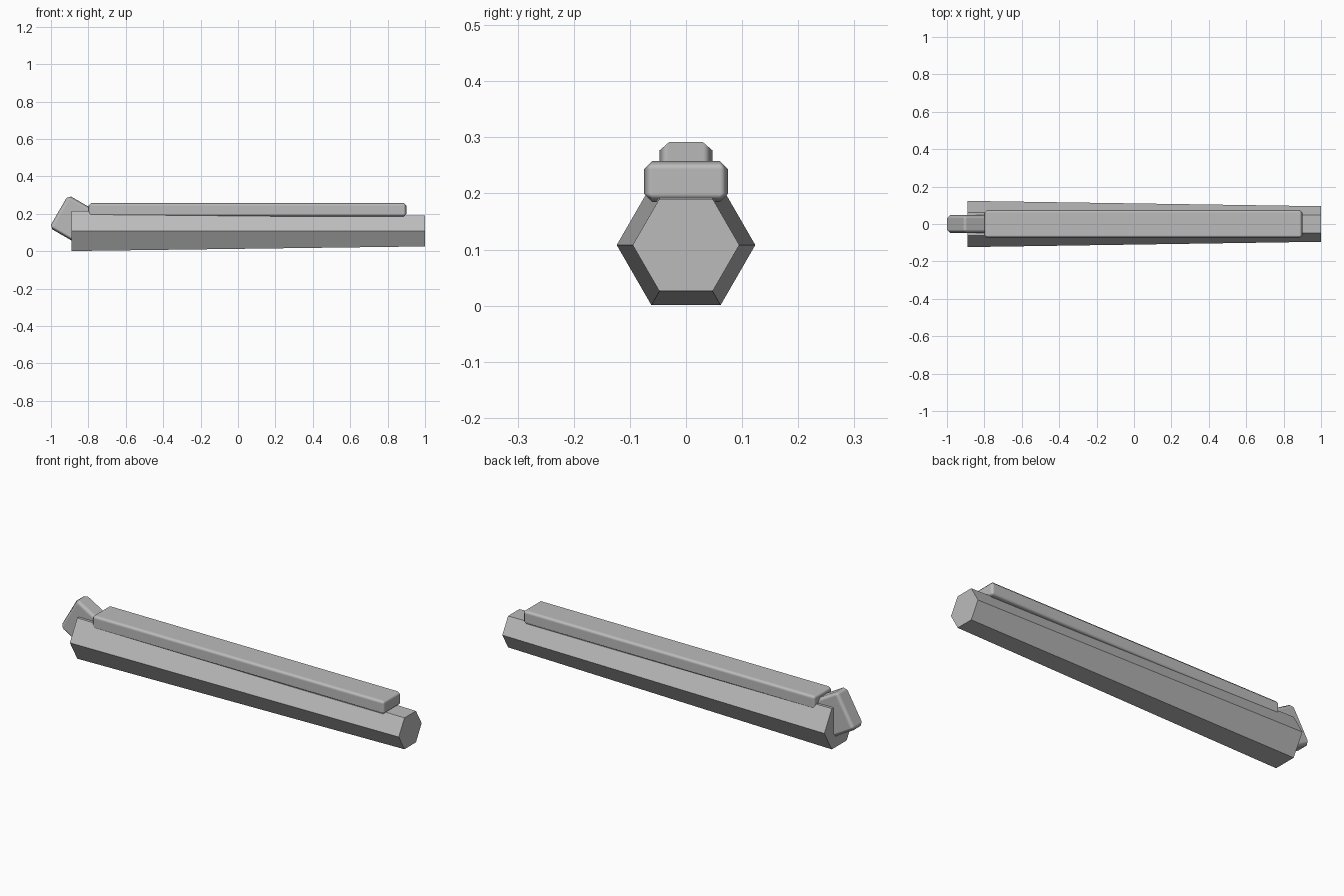
import bpy, bmesh, math
from mathutils import Matrix, Vector

if "Cube" in bpy.data.objects:
    bpy.data.objects.remove(bpy.data.objects["Cube"])

grey = bpy.data.materials.new("plain_grey")
grey.diffuse_color = (0.5, 0.5, 0.5, 1)
grey.use_nodes = True
grey.node_tree.nodes["Principled BSDF"].inputs["Base Color"].default_value = grey.diffuse_color


def make_object(name, bm):
    bmesh.ops.recalc_face_normals(bm, faces=bm.faces)
    mesh = bpy.data.meshes.new(name)
    bm.to_mesh(mesh)
    bm.free()
    mesh.materials.append(grey)
    ob = bpy.data.objects.new(name, mesh)
    bpy.context.collection.objects.link(ob)
    return ob


def bevelled_box(name, center, size, tilt, bevel):
    bm = bmesh.new()
    bmesh.ops.create_cube(bm, size=1)
    bmesh.ops.scale(bm, vec=size, verts=bm.verts)
    ob = make_object(name, bm)
    ob.location = center
    ob.rotation_euler = (0, tilt, 0)
    for p in ob.data.polygons:
        p.use_smooth = True
    mod = ob.modifiers.new("soft_edges", 'BEVEL')
    mod.width = bevel
    mod.segments = 1
    mod.harden_normals = True
    return ob


# Tapered hexagonal barrel lying along x, corners pointing to +-y
bm = bmesh.new()
rings = []
for x, r in ((-0.89, 0.1235), (1.0, 0.095)):
    rings.append([bm.verts.new((x, r * math.cos(i * math.pi / 3),
                                0.108 + r * math.sin(i * math.pi / 3)))
                  for i in range(6)])
for i in range(6):
    j = (i + 1) % 6
    bm.faces.new((rings[0][i], rings[0][j], rings[1][j], rings[1][i]))
for ring in rings:
    bm.faces.new(ring)
make_object("hex_barrel", bm)

# Long rail on top of the barrel
bevelled_box("top_rail", (0.05, 0, 0.2215), (1.7, 0.15, 0.073), 0, 0.015)

# Tilted block at the rear end: local x runs 30 degrees downward
tilt = math.radians(30)
corner = Vector((-1.009, 0, 0.126))
length, height = 0.2, 0.202
center = corner + Matrix.Rotation(tilt, 3, 'Y') @ Vector((length / 2, 0, height / 2))
bevelled_box("rear_block", center, (length, 0.095, height), tilt, 0.018)
